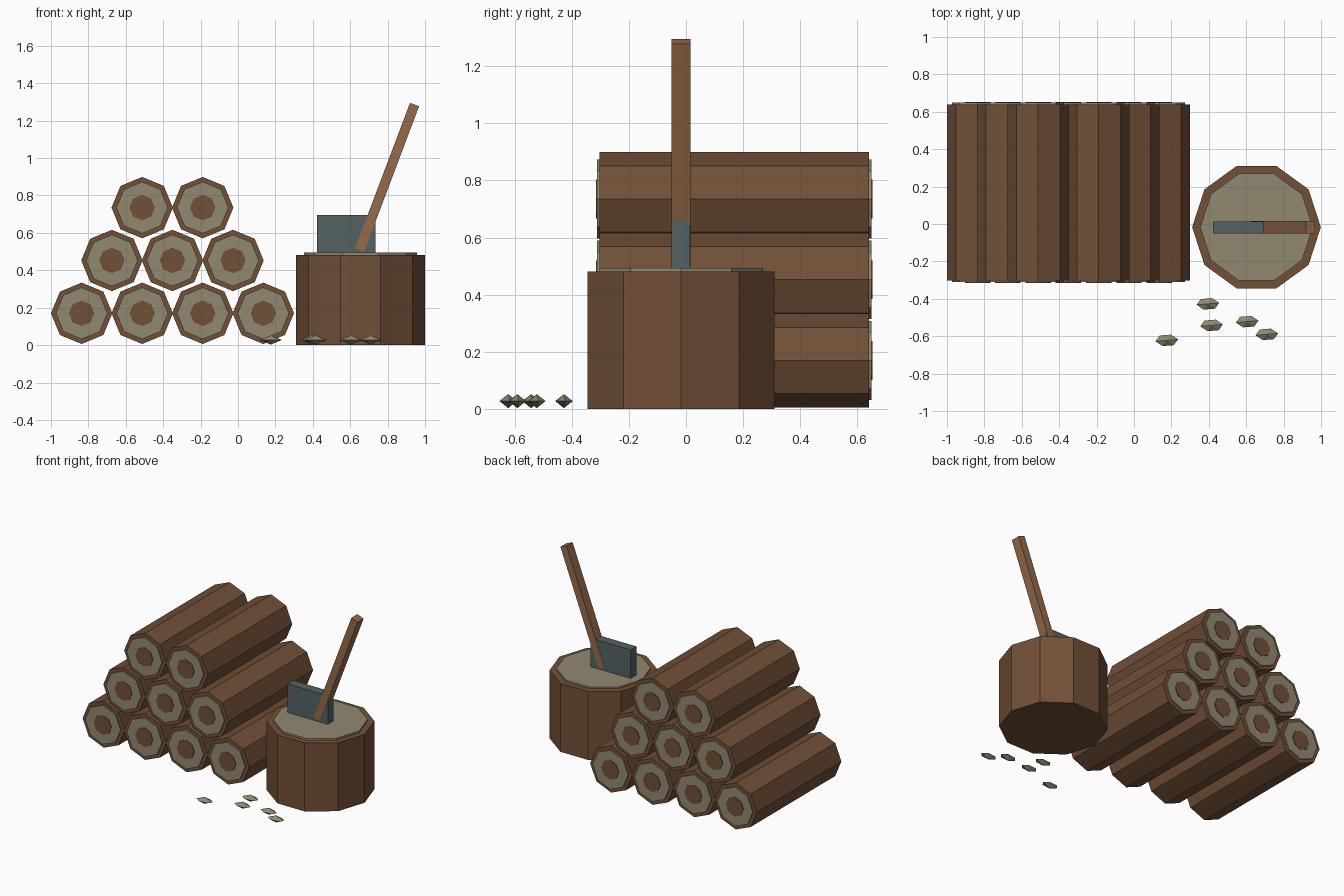
import bpy, bmesh, math
from mathutils import Matrix, Vector

if "Cube" in bpy.data.objects:
    bpy.data.objects.remove(bpy.data.objects["Cube"])


def material(name, rgb):
    m = bpy.data.materials.new(name)
    m.diffuse_color = (*rgb, 1)
    m.use_nodes = True
    m.node_tree.nodes["Principled BSDF"].inputs["Base Color"].default_value = m.diffuse_color
    return m


bark = material("bark brown", (0.165, 0.079, 0.038))
cut = material("cut wood tan", (0.285, 0.25, 0.165))
steel = material("steel grey", (0.09, 0.125, 0.127))
ash = material("handle wood", (0.30, 0.145, 0.07))


def finish(name, bm, mat):
    bmesh.ops.recalc_face_normals(bm, faces=bm.faces)
    me = bpy.data.meshes.new(name)
    bm.to_mesh(me)
    bm.free()
    me.materials.append(mat)
    ob = bpy.data.objects.new(name, me)
    bpy.context.collection.objects.link(ob)
    return ob


def prism(name, sides, r, a, b, centre, axis, mat):
    """Regular prism from a to b along y or z, first corner on +x."""
    bm = bmesh.new()
    ring = []
    for i in range(sides):
        t = 2 * math.pi * i / sides
        u, v = centre[0] + r * math.cos(t), centre[1] + r * math.sin(t)
        ring.append(bm.verts.new((u, a, v) if axis == "y" else (u, v, a)))
    face = bm.faces.new(ring)
    ext = bmesh.ops.extrude_face_region(bm, geom=[face], use_keep_orig=True)
    d = Vector((0, b - a, 0)) if axis == "y" else Vector((0, 0, b - a))
    bmesh.ops.translate(bm, vec=d, verts=[g for g in ext["geom"] if isinstance(g, bmesh.types.BMVert)])
    return finish(name, bm, mat)


def box(name, size, matrix, mat):
    bm = bmesh.new()
    bmesh.ops.create_cube(bm, size=1, matrix=matrix @ Matrix.Diagonal((*size, 1)))
    return finish(name, bm, mat)


# stacked logs with cut ends and heartwood
for row, count in enumerate((4, 3, 2)):
    for i in range(count):
        c = (-0.836 + 0.3237 * i + 0.1618 * row, 0.17 + 0.2825 * row)
        tag = f"{row}_{i}"
        prism("log_" + tag, 8, 0.164, -0.302, 0.64, c, "y", bark)
        for side, y, s in (("front", -0.302, -1), ("back", 0.64, 1)):
            prism(f"log_cut_{side}_{tag}", 8, 0.138, y, y + s * 0.009, c, "y", cut)
            prism(f"log_heart_{side}_{tag}", 8, 0.068, y, y + s * 0.013, c, "y", bark)

# chopping block
prism("chopping_block", 10, 0.344, 0, 0.482, (0.655, -0.017), "z", bark)
prism("chopping_block_top", 10, 0.301, 0.48, 0.494, (0.655, -0.017), "z", cut)

# axe
box("axe_head", (0.313, 0.064, 0.208), Matrix.Translation((0.5785, -0.018, 0.592)), steel)
low, top = Vector((0.65, -0.018, 0.508)), Vector((0.944, -0.018, 1.286))
tilt = math.atan2(top.x - low.x, top.z - low.z)
box("axe_handle", (0.052, 0.067, (top - low).length),
    Matrix.Translation((low + top) / 2) @ Matrix.Rotation(tilt, 4, "Y"), ash)

# wood chips: flattened six-sided double pyramids
for i, (x, y) in enumerate(((0.175, -0.622), (0.395, -0.427), (0.415, -0.542),
                            (0.605, -0.522), (0.71, -0.59))):
    bm = bmesh.new()
    tips = [bm.verts.new((x, y, z)) for z in (0.003, 0.052)]
    ring = []
    for k in range(6):
        t = math.pi * k / 3 + 0.15
        ring.append(bm.verts.new((x + 0.061 * math.cos(t), y + 0.033 * math.sin(t), 0.028)))
    for k in range(6):
        for tip in tips:
            bm.faces.new((ring[k], ring[(k + 1) % 6], tip))
    finish(f"wood_chip_{i}", bm, cut)
